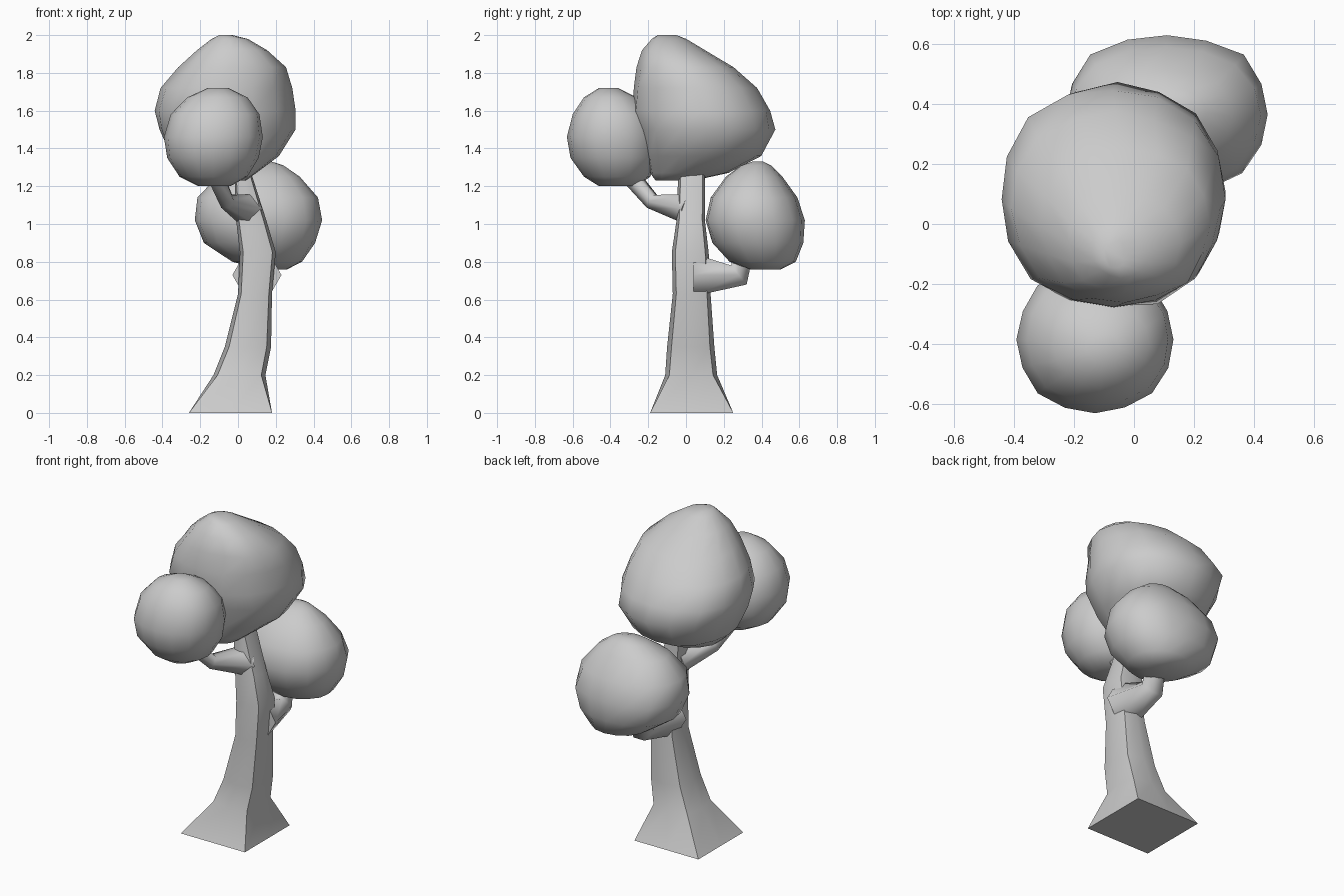
import bpy
import math
import random

cube = bpy.data.objects.get("Cube")
if cube:
    bpy.data.objects.remove(cube)
random.seed(4)

# One plain grey for the whole tree
grey = bpy.data.materials.new("plain_grey")
grey.use_nodes = True
colour = (0.6, 0.6, 0.6, 1)
grey.diffuse_color = colour
grey.node_tree.nodes["Principled BSDF"].inputs["Base Color"].default_value = colour


def loft(name, levels, sides, jitter=0.0):
    """Skin rings given as (z, x0, x1, y0, y1, squareness)."""
    verts, faces = [], []
    for z, x0, x1, y0, y1, square in levels:
        for i in range(sides):
            a = math.tau * i / sides
            c, s = math.cos(a), math.sin(a)
            k = max(abs(c), abs(s)) ** -square + random.uniform(-jitter, jitter)
            verts.append(((x0 + x1 + c * k * (x1 - x0)) / 2,
                          (y0 + y1 + s * k * (y1 - y0)) / 2, z))
    for r in range(len(levels) - 1):
        for i in range(sides):
            a, b = r * sides + i, r * sides + (i + 1) % sides
            faces.append((a, b, b + sides, a + sides))
    faces.append(tuple(reversed(range(sides))))
    faces.append(tuple(range(len(verts) - sides, len(verts))))
    mesh = bpy.data.meshes.new(name)
    mesh.from_pydata(verts, [], faces)
    mesh.materials.append(grey)
    ob = bpy.data.objects.new(name, mesh)
    bpy.context.collection.objects.link(ob)
    bpy.ops.object.select_all(action="DESELECT")
    ob.select_set(True)
    bpy.context.view_layer.objects.active = ob
    bpy.ops.object.shade_smooth_by_angle(angle=math.radians(60))
    return ob


def branch(name, path):
    """Tapered limb along points given as (x, y, z, radius)."""
    curve = bpy.data.curves.new(name, "CURVE")
    curve.dimensions = "3D"
    curve.bevel_depth = 1
    curve.bevel_resolution = 1
    curve.use_fill_caps = True
    spline = curve.splines.new("POLY")
    spline.points.add(len(path) - 1)
    for point, (x, y, z, r) in zip(spline.points, path):
        point.co = (x, y, z, 1)
        point.radius = r
    spline.use_smooth = True
    curve.materials.append(grey)
    ob = bpy.data.objects.new(name, curve)
    bpy.context.collection.objects.link(ob)


# Trunk flaring to a square foot
loft("trunk", [
    (0, -.26, .18, -.19, .25, 1),
    (.2, -.13, .145, -.11, .165, .5),
    (.35, -.07, .175, -.10, .15, .4),
    (.63, 0, .18, -.07, .13, .4),
    (.85, .01, .20, -.075, .12, .4),
    (1.02, -.01, .15, -.05, .1, .4),
    (1.3, -.02, .06, -.04, .1, .4)], 8)

# Limbs carrying the two side clumps
branch("back_branch", [(.1, .04, .73, .13), (.1, .28, .73, .075), (.1, .32, .92, .06)])
branch("front_branch", [(.05, .02, 1.08, .09), (-.06, -.18, 1.12, .045), (-.12, -.3, 1.26, .05)])

# Foliage clumps
loft("top_foliage", [
    (1.23, -.14, .04, -.16, .04, 0),
    (1.27, -.26, .10, -.19, .22, 0),
    (1.36, -.36, .22, -.22, .40, .1),
    (1.5, -.42, .31, -.25, .47, .1),
    (1.6, -.45, .31, -.285, .45, .1),
    (1.72, -.41, .28, -.27, .37, .1),
    (1.83, -.31, .25, -.26, .25, .1),
    (1.92, -.22, .15, -.23, .10, .1),
    (1.98, -.14, .05, -.18, 0, 0),
    (2, -.10, -.03, -.15, -.05, 0)], 16, .025)
loft("front_foliage", [
    (1.2, -.21, -.04, -.46, -.26, 0),
    (1.25, -.31, .05, -.54, -.19, 0),
    (1.35, -.375, .11, -.61, -.15, .1),
    (1.46, -.39, .13, -.63, -.14, .1),
    (1.58, -.355, .115, -.6, -.17, .1),
    (1.67, -.27, .05, -.54, -.26, 0),
    (1.72, -.16, -.05, -.46, -.36, 0)], 16, .01)
loft("back_foliage", [
    (.76, .12, .26, .34, .5, 0),
    (.8, -.03, .34, .23, .58, 0),
    (.9, -.18, .41, .14, .62, .15),
    (1.02, -.23, .45, .1, .63, .15),
    (1.14, -.21, .42, .13, .59, .15),
    (1.25, -.11, .33, .21, .51, .1),
    (1.31, .02, .24, .29, .45, 0),
    (1.33, .09, .18, .35, .41, 0)], 16, .015)
